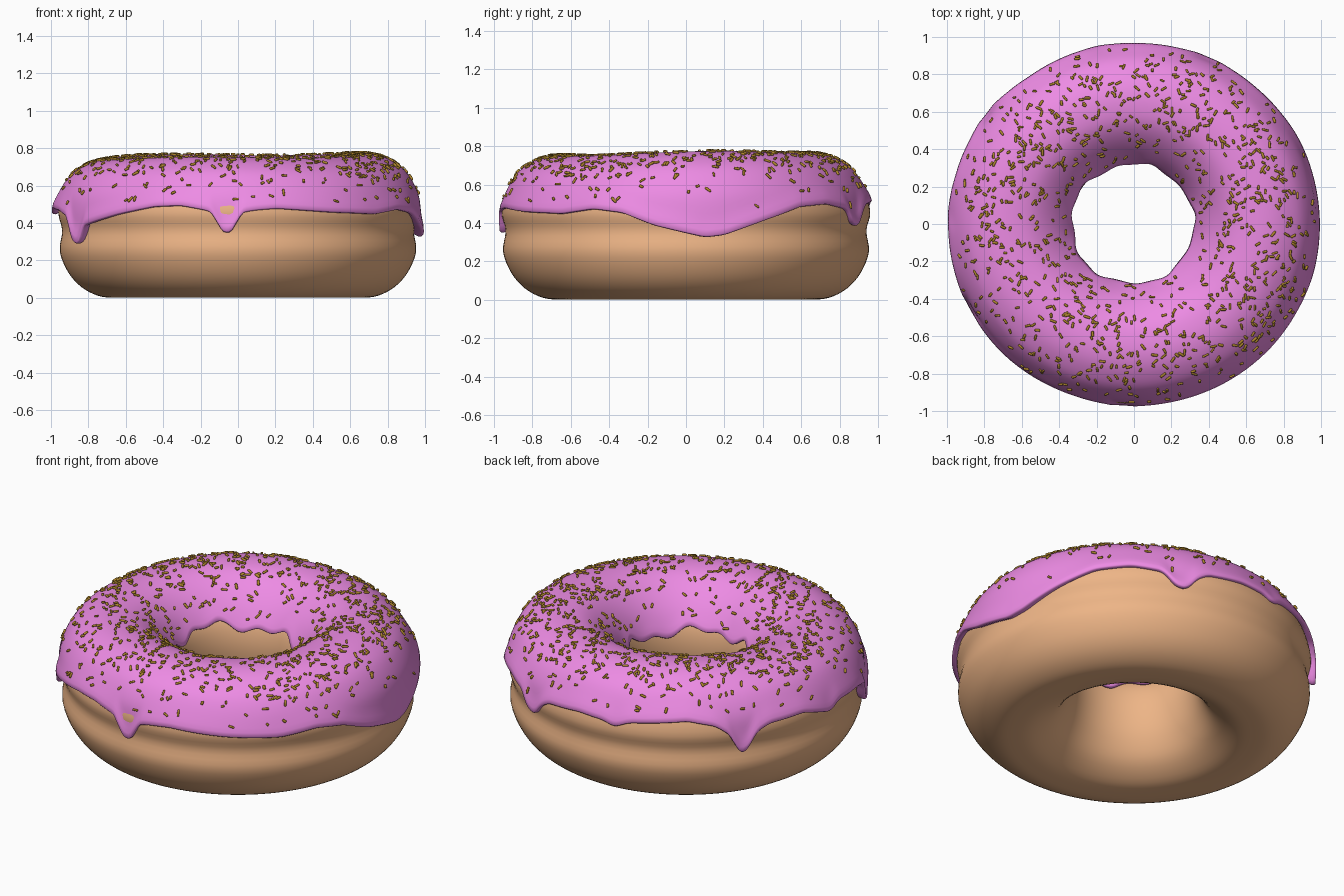
import bpy, bmesh, math, random
from mathutils import Vector, Matrix

if "Cube" in bpy.data.objects:
    bpy.data.objects.remove(bpy.data.objects["Cube"])

random.seed(4)


def material(name, col):
    m = bpy.data.materials.new(name)
    m.diffuse_color = (*col, 1)
    m.use_nodes = True
    m.node_tree.nodes["Principled BSDF"].inputs["Base Color"].default_value = m.diffuse_color
    return m


def finish(name, bm, mat):
    bmesh.ops.recalc_face_normals(bm, faces=bm.faces)
    me = bpy.data.meshes.new(name)
    bm.to_mesh(me)
    bm.free()
    me.materials.append(mat)
    for p in me.polygons:
        p.use_smooth = True
    ob = bpy.data.objects.new(name, me)
    bpy.context.collection.objects.link(ob)
    return ob


def spline(pts, u, closed=False):
    """Smooth curve through (r, z) points; u counts in points."""
    n = len(pts)
    i = math.floor(u) if closed else min(max(math.floor(u), 0), n - 2)
    f = u - i
    pick = (lambda k: pts[k % n]) if closed else (lambda k: pts[min(max(k, 0), n - 1)])
    a, b, c, d = (Vector(pick(i + k)) for k in (-1, 0, 1, 2))
    return b + 0.5 * f * (c - a + f * (2 * a - 5 * b + 4 * c - d + f * (3 * (b - c) + d - a)))


def wobble(th, z):
    """Gentle unevenness of the top."""
    w = min(max((z - 0.45) / 0.3, 0), 1)
    return w * (0.012 * math.cos(th - math.radians(45)) + 0.007 * math.cos(3 * th - 0.5))


def ring_mesh(rows_of, n, wrap):
    """Join n angular columns of points into a ring of quads."""
    bm = bmesh.new()
    cols = [[bm.verts.new(p) for p in rows_of(2 * math.pi * i / n)] for i in range(n)]
    m = len(cols[0])
    for i in range(n):
        a, b = cols[i], cols[(i + 1) % n]
        for j in range(m if wrap else m - 1):
            k = (j + 1) % m
            bm.faces.new((a[j], b[j], b[k], a[k]))
    return bm


def polar(r, th, z):
    return Vector((r * math.cos(th), r * math.sin(th), z))


# Dough: lathed ring with a waist and a flared hole
dough = [(.66, .002), (.75, .012), (.84, .06), (.91, .14), (.953, .25), (.94, .36), (.96, .455),
         (.93, .56), (.86, .66), (.76, .715), (.66, .73), (.56, .71), (.45, .63), (.37, .53),
         (.34, .42), (.345, .3), (.375, .19), (.44, .085), (.55, .015)]


def dough_column(th):
    pts = [spline(dough, k / 4, True) for k in range(len(dough) * 4)]
    return [polar(r, th, max(z, 0) + wobble(th, z)) for r, z in pts]


finish("dough", ring_mesh(dough_column, 128, True), material("dough", (.85, .46, .24)))

# Icing: cross-section plus heights of the outer and inner drip lines by angle
icing = [(.965, .26), (.967, .36), (.969, .46), (.952, .56), (.895, .66), (.82, .718), (.74, .75),
         (.65, .758), (.55, .74), (.46, .685), (.38, .6), (.328, .5), (.312, .4)]
outer = [(0, .355), (6, .333), (12, .345), (25, .42), (38, .49), (50, .505), (60, .48), (64, .4),
         (68, .39), (71, .46), (75, .5), (88, .52), (97, .51), (101, .485), (106, .52), (125, .55),
         (134, .52), (139, .46), (141, .36), (144, .35), (147, .46), (152, .5), (165, .51),
         (173, .47), (177, .45), (182, .49), (195, .475), (203, .44), (206, .31), (210.5, .29),
         (213, .39), (218, .41), (230, .455), (243, .495), (252, .5), (260, .475), (262.5, .46),
         (264.2, .37), (266.5, .35), (269, .37), (270.5, .46), (275, .475), (282, .485),
         (300, .465), (318, .455), (330, .48), (340, .46), (350, .395), (360, .355)]


def line(deg):
    deg %= 360
    for (a, za), (b, zb) in zip(outer, outer[1:]):
        if deg <= b:
            return za + (zb - za) * (deg - a) / (b - a)


def solve(z, lo, hi):
    """Find where the icing section reaches height z (lo is the low end)."""
    for _ in range(24):
        mid = (lo + hi) / 2
        lo, hi = (mid, hi) if spline(icing, mid).y < z else (lo, mid)
    return lo


def limits(th):
    deg = math.degrees(th)
    zo = sum(line(deg + d) for d in (-1.4, -.7, 0, .7, 1.4)) / 5
    zi = .505 + .02 * math.sin(5 * th + 1) + .014 * math.sin(11 * th) + .02 * math.cos(th - 3)
    return solve(zo, 0, 6), solve(zi, 12, 8)


def icing_point(th, u, lim):
    r, z = spline(icing, u)
    r += .018 * math.exp(-((u - lim[0]) / .6) ** 2)      # rounded lip outside
    r -= .008 * math.exp(-((lim[1] - u) / .5) ** 2)      # rounded lip inside
    p = polar(r, th, z + wobble(th, z))
    return Vector((p.x * 1.009, p.y * .987, p.z))


def icing_column(th):
    lim = limits(th)
    n = 36
    pts = [icing_point(th, lim[0] + (lim[1] - lim[0]) * j / n, lim) for j in range(n + 1)]
    out = polar(1, th, 0)
    a, b = pts[0], pts[-1]
    head = [a - .06 * out + Vector((0, 0, .012)), a - .02 * out - Vector((0, 0, .008)),
            a - .006 * out - Vector((0, 0, .006))]
    tail = [b + .006 * out - Vector((0, 0, .006)), b + .02 * out - Vector((0, 0, .008)),
            b + .05 * out + Vector((0, 0, .012))]
    return head + pts + tail


finish("icing", ring_mesh(icing_column, 400, False), material("icing", (.85, .26, .78)))

# Sprinkles: small rounded rods scattered over the icing, densest on top
bm = bmesh.new()
section = [(-1, .5), (-.85, .9), (-.7, 1), (.7, 1), (.85, .9), (1, .5)]
count = 0
while count < 1000:
    th, u = random.uniform(0, 2 * math.pi), random.uniform(2.2, 11)
    lim = limits(th)
    if u < lim[0] + .5 or u > lim[1] - .4:
        continue
    p = icing_point(th, u, lim)
    du = icing_point(th, u + .02, lim) - p
    dt = icing_point(th + .01, u, lim) - p
    nrm = dt.cross(du).normalized()
    if nrm.z < 0:
        nrm = -nrm
    if random.random() > nrm.z ** 1.6 * p.xy.length:
        continue
    axis = Matrix.Rotation(random.uniform(0, 2 * math.pi), 3, nrm) @ du.normalized()
    side = nrm.cross(axis)
    half, rad = random.uniform(.009, .019), random.uniform(.0055, .0075)
    c = p + nrm * .004
    rings = [[bm.verts.new(c + axis * half * h + rad * s *
              (side * math.cos(k * math.pi / 4) + nrm * math.sin(k * math.pi / 4)))
              for k in range(8)] for h, s in section]
    for a, b in zip(rings, rings[1:]):
        for k in range(8):
            bm.faces.new((a[k], a[(k + 1) % 8], b[(k + 1) % 8], b[k]))
    bm.faces.new(rings[0][::-1])
    bm.faces.new(rings[-1])
    count += 1
finish("sprinkles", bm, material("sprinkles", (.43, .24, .025)))
